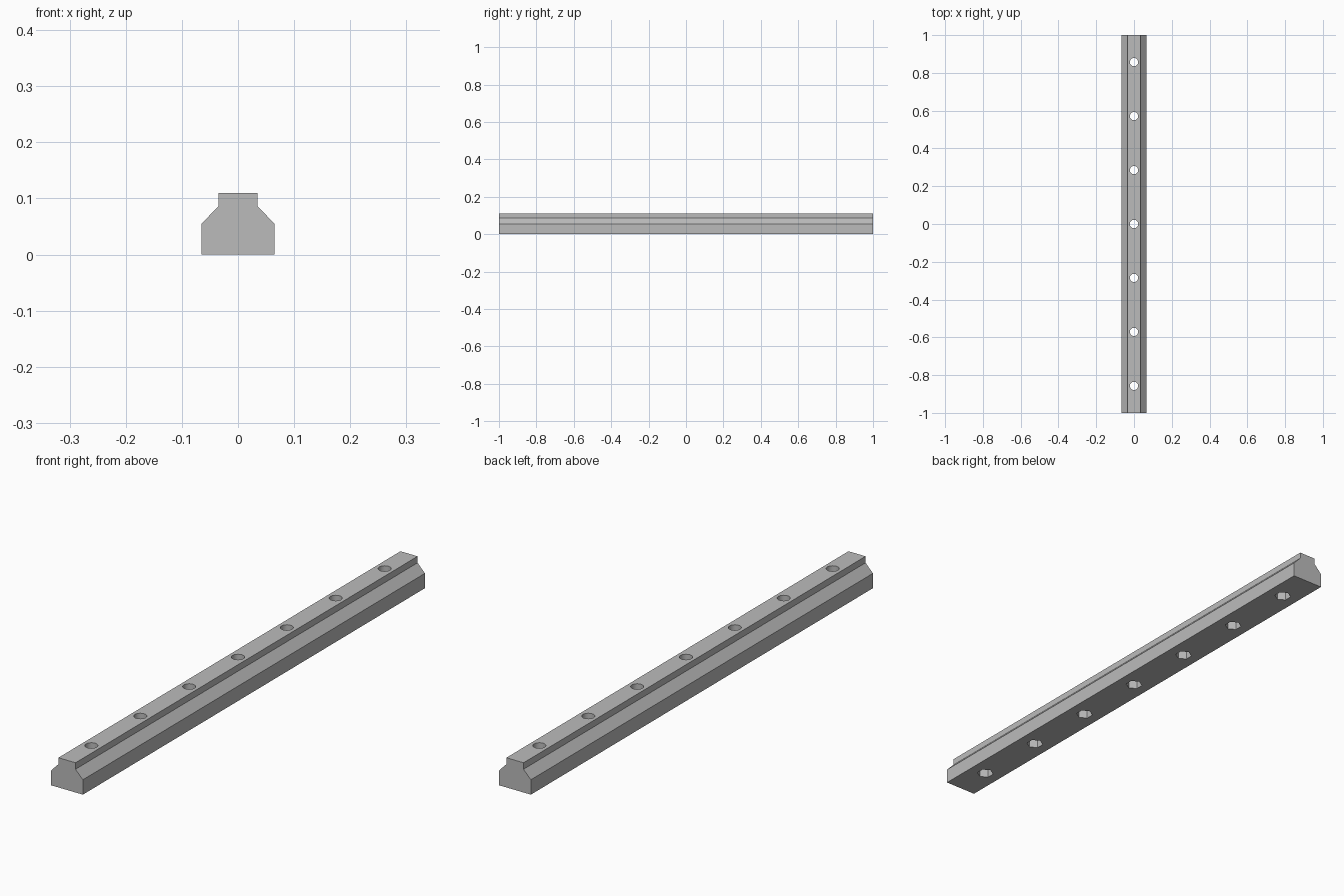
import bpy, bmesh, math
from mathutils import Matrix

if "Cube" in bpy.data.objects:
    bpy.data.objects.remove(bpy.data.objects["Cube"], do_unlink=True)

LENGTH = 2.0
HOLES = 7
PITCH = LENGTH / HOLES

steel = bpy.data.materials.new("grey_steel")
steel.use_nodes = True
grey = (0.5, 0.5, 0.5, 1)
steel.diffuse_color = grey
steel.node_tree.nodes["Principled BSDF"].inputs["Base Color"].default_value = grey


def make_object(name, bm):
    bmesh.ops.recalc_face_normals(bm, faces=bm.faces)
    mesh = bpy.data.meshes.new(name)
    bm.to_mesh(mesh)
    bm.free()
    mesh.materials.append(steel)
    obj = bpy.data.objects.new(name, mesh)
    bpy.context.collection.objects.link(obj)
    return obj


def hole_row(name, sides, radius, bottom, top):
    """A row of upright prisms along y, used as cutters."""
    bm = bmesh.new()
    for i in range(HOLES):
        y = (i - (HOLES - 1) / 2) * PITCH
        place = Matrix.Translation((0, y, (bottom + top) / 2))
        # a corner of each prism points along the rail
        place = place @ Matrix.Rotation(math.pi / 2, 4, "Z")
        bmesh.ops.create_cone(bm, cap_ends=True, segments=sides, radius1=radius,
                              radius2=radius, depth=top - bottom, matrix=place)
    obj = make_object(name, bm)
    # first corner must lie on the y axis
    first = obj.data.vertices[0].co
    if sides == 6 and abs(first.x) > 0.001:
        for v in obj.data.vertices:
            y = round(v.co.y / PITCH) * PITCH
            v.co.x, v.co.y = v.co.y - y, y - v.co.x
        obj.data.flip_normals() if obj.data.polygons[0].normal.length == 0 else None
    obj.hide_render = True
    return obj


# Rail: mirrored half profile extruded along y
half = [(0.065, 0), (0.065, 0.055), (0.035, 0.086), (0.035, 0.11)]
outline = half + [(-x, z) for x, z in reversed(half)]
bm = bmesh.new()
end = bm.faces.new([bm.verts.new((x, -LENGTH / 2, z)) for x, z in outline])
extruded = bmesh.ops.extrude_face_region(bm, geom=[end], use_keep_orig=True)
bmesh.ops.translate(bm, vec=(0, LENGTH, 0),
                    verts=[g for g in extruded["geom"] if isinstance(g, bmesh.types.BMVert)])
rail = make_object("rail", bm)

# Through holes, then hexagonal pockets in the underside
cutters = [hole_row("bolt_hole_cutter", 32, 0.022, -0.05, 0.16),
           hole_row("nut_pocket_cutter", 6, 0.03, -0.05, 0.045)]
bpy.context.view_layer.objects.active = rail
for cutter in cutters:
    cut = rail.modifiers.new(cutter.name, "BOOLEAN")
    cut.operation = "DIFFERENCE"
    cut.solver = "EXACT"
    cut.object = cutter
    bpy.ops.object.modifier_apply(modifier=cut.name)
    bpy.data.objects.remove(cutter, do_unlink=True)

# Smooth round bores, crisp edges everywhere else
bpy.ops.object.select_all(action="DESELECT")
rail.select_set(True)
bpy.ops.object.shade_smooth_by_angle(angle=math.radians(25))
